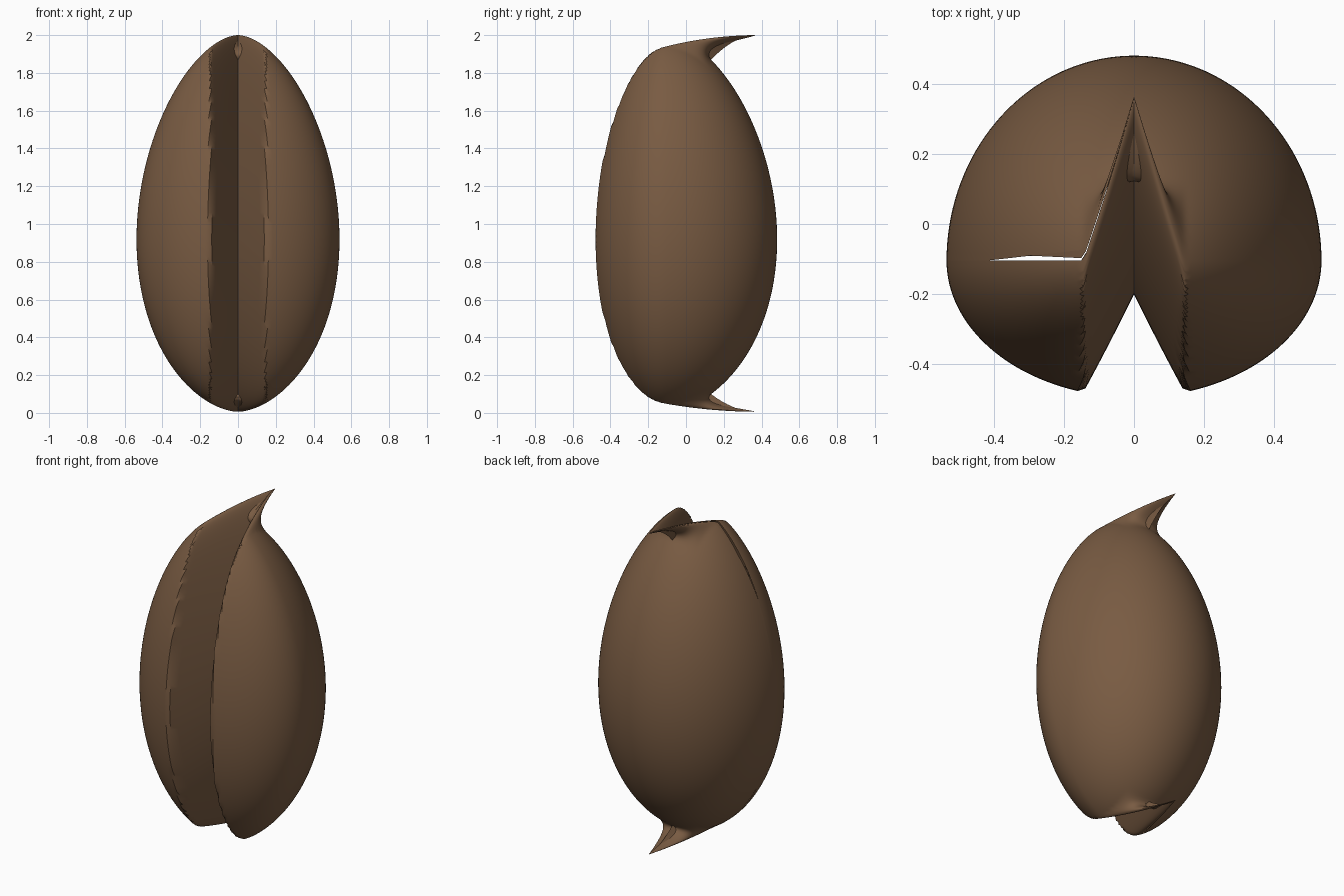
import bpy
from math import sin, cos, pi

if "Cube" in bpy.data.objects:
    bpy.data.objects.remove(bpy.data.objects["Cube"])

COLS, ROWS = 144, 110
CY = -0.105                      # axis of the bean in y
RX, R_BACK, R_FRONT = 0.535, 0.585, 0.39
GROOVE_HALF = 0.145


def smoothstep(t):
    t = min(1.0, max(0.0, t))
    return t * t * (3 - 2 * t)


def bean_point(theta, phi, back_seam):
    """Egg-shaped surface with a V groove pushed in from the front."""
    zn = cos(phi)
    r = max(sin(phi), 0.0) ** 1.15 * (1 - 0.1 * zn)
    x = RX * r * cos(theta)
    s = sin(theta)
    y = CY + r * s * (R_BACK if s > 0 else R_FRONT)
    # split seam on the left side, open only towards the tips
    if back_seam:
        y += 0.06 * max(0.0, 0.79 - r)
    # groove, deeper at the tips so that it sticks out behind as a pointed flap
    depth = 0.295 + 0.17 * (1 - min(r, 1.0))
    across = max(0.0, 1 - abs(x) / GROOVE_HALF)
    behind = 1 - smoothstep((y - CY) / 0.24)
    return (x, y + depth * across * behind, 1.003 + 0.997 * zn)


# bean surface: grid that starts and ends at the left seam
verts, faces = [], []
for i in range(ROWS + 1):
    phi = pi * i / ROWS
    for j in range(COLS + 1):
        theta = -pi + 2 * pi * j / COLS
        verts.append(bean_point(theta, phi, j == COLS))
W = COLS + 1
for i in range(ROWS):
    for j in range(COLS):
        a = i * W + j
        if i == 0:
            faces.append((a, a + W, a + W + 1))
        elif i == ROWS - 1:
            faces.append((a, a + W, a + 1))
        else:
            faces.append((a, a + W, a + W + 1, a + 1))

mesh = bpy.data.meshes.new("bean")
mesh.from_pydata(verts, [], faces)
mesh.update()
bean = bpy.data.objects.new("bean", mesh)
bpy.context.collection.objects.link(bean)

# brown shell colour
mat = bpy.data.materials.new("brown_shell")
mat.diffuse_color = (0.19, 0.105, 0.055, 1)
mat.use_nodes = True
mat.node_tree.nodes["Principled BSDF"].inputs["Base Color"].default_value = mat.diffuse_color
mesh.materials.append(mat)

# smooth shading, crisp groove edges
bpy.context.view_layer.objects.active = bean
bean.select_set(True)
bpy.ops.object.shade_smooth_by_angle(angle=0.6)
